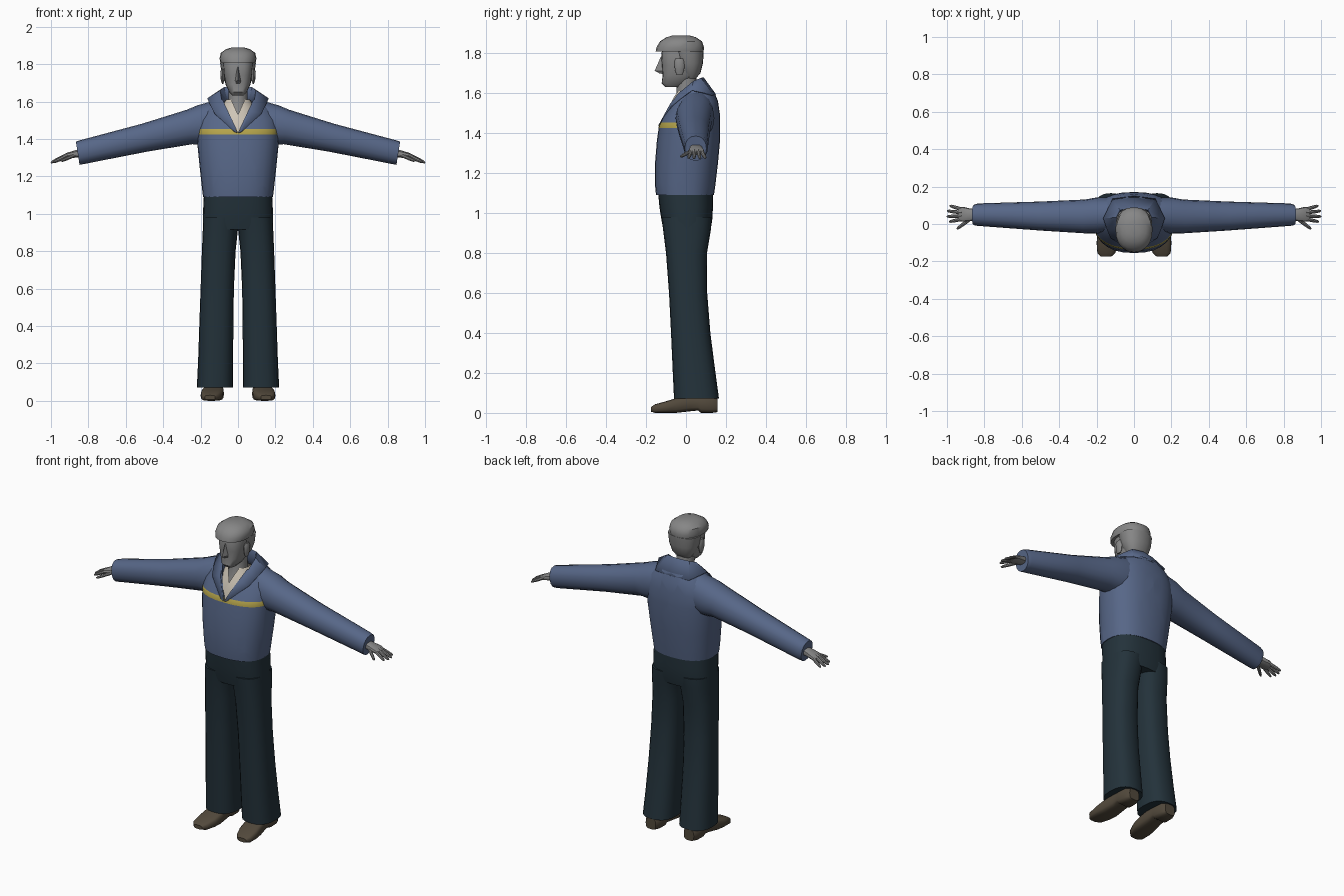
import bpy, bmesh, math
from mathutils import Vector

if "Cube" in bpy.data.objects:
    bpy.data.objects.remove(bpy.data.objects["Cube"])


def material(name, rgb):
    m = bpy.data.materials.new(name)
    m.diffuse_color = (*rgb, 1)
    m.use_nodes = True
    m.node_tree.nodes["Principled BSDF"].inputs["Base Color"].default_value = m.diffuse_color
    return m


GREY = material("grey skin", (0.24, 0.24, 0.24))
BLUE = material("jacket blue", (0.095, 0.135, 0.245))
YELLOW = material("stripe yellow", (0.46, 0.37, 0.07))
CREAM = material("shirt cream", (0.62, 0.56, 0.47))
NAVY = material("trouser navy", (0.017, 0.032, 0.043))
BROWN = material("shoe brown", (0.085, 0.067, 0.045))


def oval(c, u, v, n=20, e=2.4):
    """Superellipse ring around c with half axes u and v."""
    c, u, v = Vector(c), Vector(u), Vector(v)
    pts = []
    for i in range(n):
        a = 2 * math.pi * i / n
        ca, sa = math.cos(a), math.sin(a)
        pts.append(c + u * math.copysign(abs(ca) ** (2 / e), ca)
                   + v * math.copysign(abs(sa) ** (2 / e), sa))
    return pts


def loft(bm, rings, cap=(True, True)):
    rows = [[bm.verts.new(p) for p in r] for r in rings]
    for a, b in zip(rows, rows[1:]):
        for i in range(len(a)):
            j = (i + 1) % len(a)
            bm.faces.new((a[i], a[j], b[j], b[i]))
    if cap[0]:
        bm.faces.new(rows[0])
    if cap[1]:
        bm.faces.new(rows[-1])


def zrings(rows, n=24, e=2.4):
    """Horizontal rings from rows of (z, xmin, xmax, front y, back y)."""
    return [oval(((x0 + x1) / 2, (yf + yb) / 2, z), ((x1 - x0) / 2, 0, 0),
                 (0, (yb - yf) / 2, 0), n, e) for z, x0, x1, yf, yb in rows]


def sym(rows):
    return [(z, -r, r, yf, yb) for z, r, yf, yb in rows]


def finish(name, bm, mats, angle=40):
    bmesh.ops.recalc_face_normals(bm, faces=bm.faces)
    me = bpy.data.meshes.new(name)
    bm.to_mesh(me)
    bm.free()
    ob = bpy.data.objects.new(name, me)
    bpy.context.collection.objects.link(ob)
    for m in mats:
        me.materials.append(m)
    bpy.ops.object.select_all(action='DESELECT')
    ob.select_set(True)
    bpy.context.view_layer.objects.active = ob
    bpy.ops.object.shade_smooth_by_angle(angle=math.radians(angle))
    return ob


def cut(bm, co, no):
    bmesh.ops.bisect_plane(bm, geom=bm.verts[:] + bm.edges[:] + bm.faces[:],
                           plane_co=co, plane_no=no)


def cut_neckline(bm, z0, k):
    """Open a V at the front, starting at height z0 with half width k per unit height."""
    for s in (1, -1):
        cut(bm, (0, 0, z0), (s, 0, -k))
    doomed = []
    for f in bm.faces:
        c = f.calc_center_median()
        if c.y < 0.0 and abs(c.x) < k * (c.z - z0):
            doomed.append(f)
    bmesh.ops.delete(bm, geom=doomed, context='FACES')


# Jacket body with chest stripe and open neckline
bm = bmesh.new()
loft(bm, zrings(sym([(1.09, .187, -.15, .14), (1.14, .193, -.155, .147),
                     (1.25, .205, -.155, .16), (1.36, .216, -.146, .17),
                     (1.44, .22, -.135, .171), (1.50, .212, -.105, .169),
                     (1.56, .18, -.07, .16), (1.61, .125, -.045, .14)]), 28),
     (True, False))
for z in (1.425, 1.453):
    cut(bm, (0, 0, z), (0, 0, 1))
cut(bm, (0, -.045, 0), (0, 1, 0))
for f in bm.faces:
    c = f.calc_center_median()
    f.material_index = int(c.y < -.045 and 1.425 < c.z < 1.453)
cut_neckline(bm, 1.435, .47)
finish("jacket_body", bm, [BLUE, YELLOW])

# Sleeves: (x, low z, high z, front y, back y)
bm = bmesh.new()
for s in (1, -1):
    loft(bm, [oval((s * x, (y0 + y1) / 2, (z0 + z1) / 2), (0, (y1 - y0) / 2, 0),
                   (s * (z1 - z0) * .08, 0, (z1 - z0) / 2), 16, 2.2)
              for x, z0, z1, y0, y1 in
              [(.11, 1.38, 1.605, -.04, .14), (.2, 1.37, 1.58, -.052, .142),
               (.26, 1.372, 1.556, -.05, .131), (.5, 1.332, 1.482, -.035, .12),
               (.835, 1.266, 1.393, -.01, .11), (.857, 1.262, 1.386, -.006, .102)]])
finish("sleeves", bm, [BLUE])

# Folded collar and lapels: stations of (inner, crest, outer)
stations = [((0, .06, 1.60), (0, .088, 1.68), (0, .15, 1.595)),
            ((.055, .05, 1.60), (.075, .075, 1.677), (.115, .135, 1.592)),
            ((.075, .02, 1.59), (.095, .035, 1.66), (.165, .03, 1.617)),
            ((.072, -.02, 1.57), (.088, -.025, 1.61), (.145, -.03, 1.575)),
            ((.055, -.06, 1.53), (.065, -.078, 1.55), (.125, -.075, 1.537)),
            ((0, -.132, 1.435), (.004, -.139, 1.437), (.02, -.138, 1.44))]
bm = bmesh.new()
for s in (1, -1):
    rows = [[bm.verts.new((s * x, y, z)) for x, y, z in st] for st in stations]
    for a, b in zip(rows, rows[1:]):
        for i in (0, 1):
            bm.faces.new((a[i], a[i + 1], b[i + 1], b[i]))
bmesh.ops.remove_doubles(bm, verts=bm.verts, dist=.0005)
ob = finish("collar", bm, [BLUE], 30)
ob.modifiers.new("thickness", 'SOLIDIFY').thickness = .006

# Shirt
bm = bmesh.new()
loft(bm, zrings(sym([(1.40, .16, -.12, .13), (1.46, .14, -.115, .13),
                     (1.53, .115, -.086, .12), (1.575, .085, -.066, .09),
                     (1.61, .064, -.05, .07)]), 24, 2), (True, False))
cut_neckline(bm, 1.53, .45)
finish("shirt", bm, [CREAM])

# Neck
bm = bmesh.new()
loft(bm, zrings(sym([(1.46, .08, -.09, .08), (1.54, .06, -.07, .075),
                     (1.60, .052, -.047, .06), (1.70, .052, -.05, .05)]), 16, 2))
finish("neck", bm, [GREY])

# Head with nose and ears
bm = bmesh.new()
loft(bm, zrings(sym([(1.632, .03, -.105, -.03), (1.65, .047, -.122, .01),
                     (1.69, .066, -.117, .05), (1.74, .075, -.121, .07),
                     (1.80, .08, -.124, .07), (1.86, .07, -.1, .06)]), 20, 2.7))
loft(bm, [[Vector(p) for p in ring] for ring in
          (((-.009, -.11, 1.785), (0, -.125, 1.785), (.009, -.11, 1.785)),
           ((-.018, -.11, 1.71), (0, -.157, 1.712), (.018, -.11, 1.71)),
           ((-.014, -.11, 1.697), (0, -.13, 1.698), (.014, -.11, 1.697)))])
for s in (1, -1):
    loft(bm, zrings([(z, s * .082 - w, s * .082 + w, -.045 - w, -.02 + w)
                     for z, w in ((1.695, .004), (1.72, .011), (1.76, .013), (1.775, .006))], 8, 2))
finish("head", bm, [GREY], 35)

# Hair: top cap with fringe, and back with sideburns
bm = bmesh.new()
loft(bm, zrings(sym([(1.808, .094, -.152, .088), (1.83, .099, -.148, .09),
                     (1.86, .092, -.13, .08), (1.88, .065, -.098, .05),
                     (1.89, .03, -.065, .015)]), 20, 2.3))
loft(bm, zrings(sym([(1.675, .05, -.0, .05), (1.70, .068, -.03, .072),
                     (1.75, .088, -.055, .085), (1.81, .096, -.065, .089)]), 20, 2.3))
finish("hair", bm, [GREY])

# Trousers: hips and two flared legs
bm = bmesh.new()
loft(bm, zrings(sym([(.915, .188, -.112, .122), (.96, .188, -.122, .131),
                     (1.03, .186, -.133, .135), (1.11, .182, -.14, .135)]), 24, 2.6))
for s in (1, -1):
    loft(bm, zrings([(z, s * a, s * b, yf, yb) for z, a, b, yf, yb in
                     [(.072, .027, .22, -.06, .165), (.22, .026, .213, -.067, .145),
                      (.4, .025, .207, -.075, .122), (.6, .022, .2, -.085, .106),
                      (.8, .013, .193, -.1, .105), (.92, 0, .188, -.115, .125),
                      (.98, -.02, .186, -.123, .13)]], 20, 2.5))
finish("trousers", bm, [NAVY])

# Shoes: (y, centre x, half width, low z, high z)
bm = bmesh.new()
for s in (1, -1):
    loft(bm, [oval((s * x, y, (z0 + z1) / 2), (w, 0, 0), (0, 0, (z1 - z0) / 2), 16, 3.5)
              for y, x, w, z0, z1 in
              [(-.175, .15, .028, .006, .03), (-.155, .148, .048, 0, .043),
               (-.1, .14, .06, 0, .058), (-.05, .135, .06, 0, .074),
               (.02, .13, .052, .008, .09), (.06, .13, .05, .012, .09),
               (.075, .13, .05, 0, .09), (.13, .13, .048, 0, .085),
               (.158, .13, .034, .004, .07)]])
finish("shoes", bm, [BROWN])

# Hands: palm, four fingers and a thumb
digits = [((.925, .08, 1.305), (.986, .098, 1.275)), ((.93, .062, 1.308), (.999, .07, 1.273)),
          ((.93, .043, 1.308), (1.0, .04, 1.273)), ((.925, .025, 1.306), (.988, .012, 1.275)),
          ((.885, .02, 1.308), (.947, -.027, 1.282))]
bm = bmesh.new()
for s in (1, -1):
    loft(bm, [oval((s * x, y, z), (0, w, 0), (0, 0, h), 12, 2.6) for x, y, z, w, h in
              [(.84, .05, 1.325, .03, .022), (.88, .05, 1.318, .034, .019),
               (.915, .052, 1.31, .04, .016), (.938, .053, 1.302, .036, .01)]])
    for a, b in digits:
        a, b = Vector((s * a[0], *a[1:])), Vector((s * b[0], *b[1:]))
        d = (b - a).normalized()
        u = d.cross(Vector((0, 0, 1))).normalized()
        v = u.cross(d)
        loft(bm, [oval(a.lerp(b, t), u * r, v * r, 8, 2)
                  for t, r in ((-.15, .01), (.5, .0095), (.88, .0075), (1, .0035))])
finish("hands", bm, [GREY])
